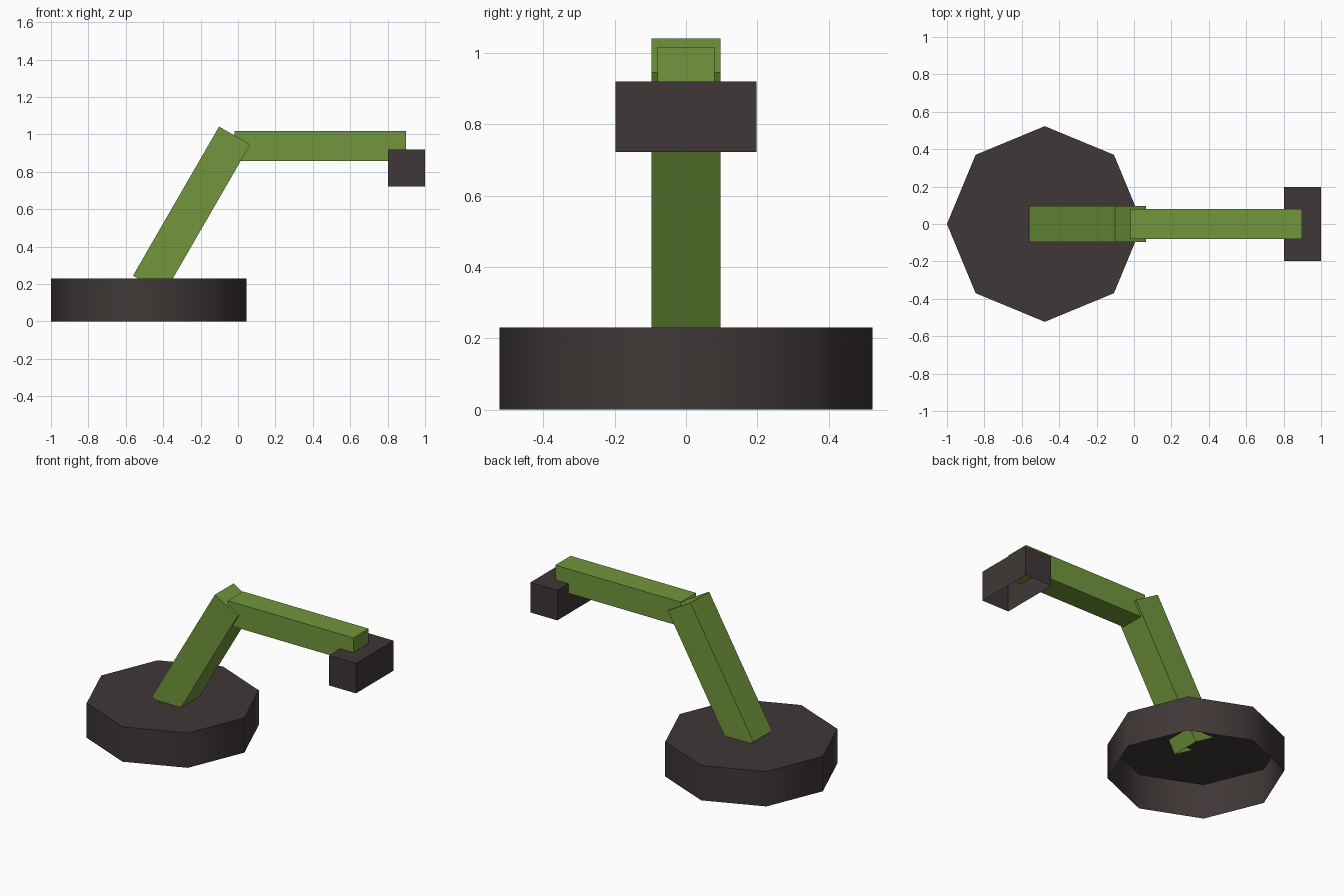
import bpy, bmesh, math
from mathutils import Matrix, Vector

if "Cube" in bpy.data.objects:
    bpy.data.objects.remove(bpy.data.objects["Cube"])


def material(name, rgb):
    m = bpy.data.materials.new(name)
    m.diffuse_color = (*rgb, 1.0)
    m.use_nodes = True
    m.node_tree.nodes["Principled BSDF"].inputs["Base Color"].default_value = m.diffuse_color
    return m


GREEN = material("olive green", (0.165, 0.305, 0.045))
DARK = material("dark grey", (0.050, 0.039, 0.038))


def finish(name, bm, mat):
    me = bpy.data.meshes.new(name)
    bm.to_mesh(me)
    bm.free()
    me.materials.append(mat)
    ob = bpy.data.objects.new(name, me)
    bpy.context.collection.objects.link(ob)
    return ob


def open_box(name, size, centre, mat, tilt=0.0):
    """Box without its local bottom face, tilted about the y axis."""
    bm = bmesh.new()
    bmesh.ops.create_cube(bm, size=1.0)
    bottom = [f for f in bm.faces if f.normal.z < -0.5]
    bmesh.ops.delete(bm, geom=bottom, context='FACES_ONLY')
    bmesh.ops.transform(bm, verts=bm.verts, matrix=(
        Matrix.Translation(Vector(centre))
        @ Matrix.Rotation(math.radians(tilt), 4, 'Y')
        @ Matrix.Diagonal((*size, 1.0))))
    return finish(name, bm, mat)


# Octagonal base, open underneath, with softly shaded sides
bm = bmesh.new()
bmesh.ops.create_cone(bm, cap_ends=True, segments=8, radius1=0.523,
                      radius2=0.523, depth=0.23,
                      matrix=Matrix.Translation((-0.477, 0, 0.115)))
bmesh.ops.delete(bm, geom=[f for f in bm.faces if f.normal.z < -0.5],
                 context='FACES_ONLY')
base = finish("base", bm, DARK)
bpy.context.view_layer.objects.active = base
base.select_set(True)
bpy.ops.object.shade_smooth_by_angle(angle=math.radians(60))
base.select_set(False)

# Leaning lower arm
open_box("lower_arm", (0.192, 0.194, 0.92), (-0.248, 0, 0.595), GREEN, 30)

# Level upper arm
open_box("upper_arm", (0.16, 0.16, 0.917), (0.4405, 0, 0.937), GREEN, 90)

# Tool head at the end of the arm
open_box("tool_head", (0.197, 0.394, 0.198), (0.9015, 0, 0.821), DARK)
